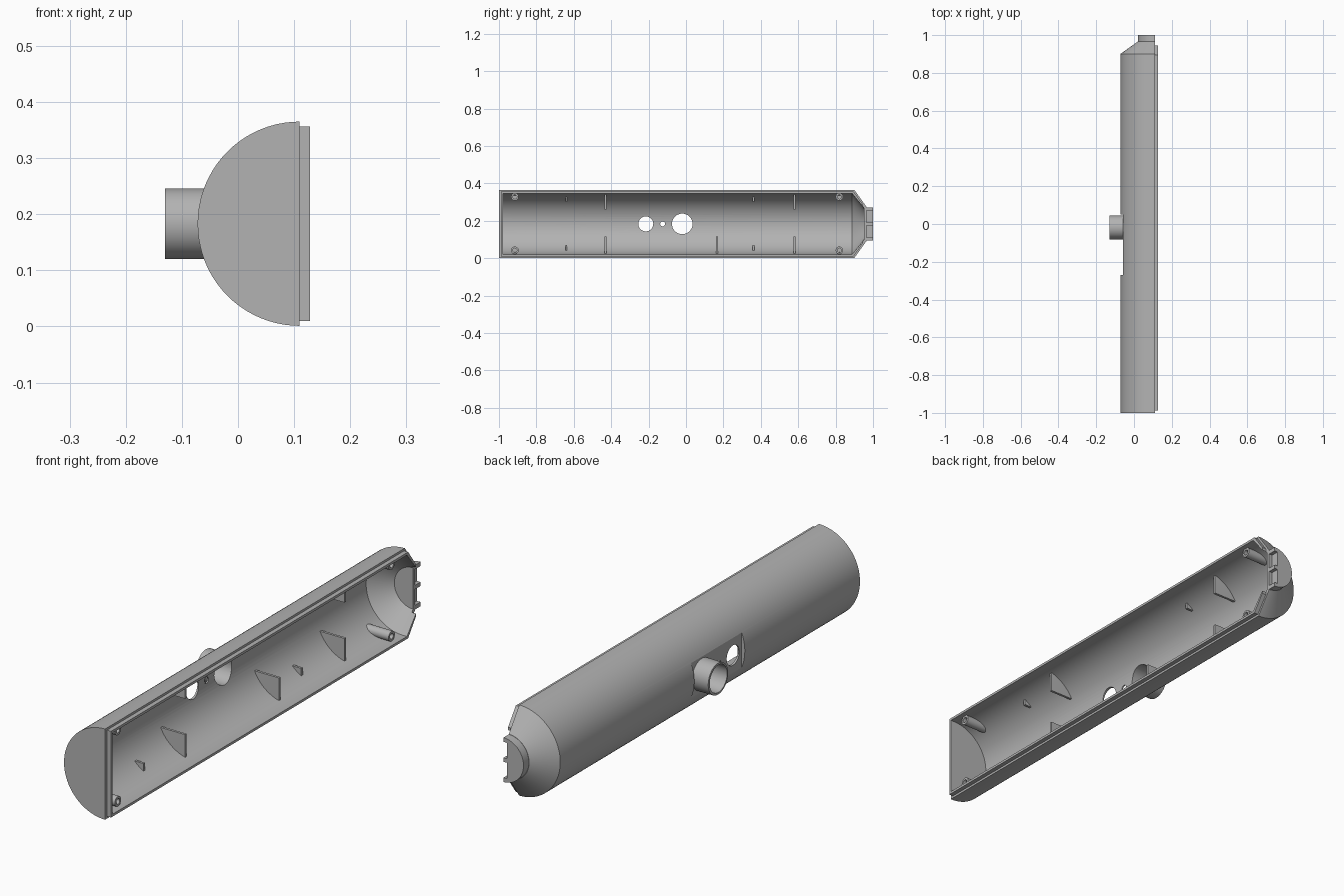
import bpy, bmesh, math
from mathutils import Matrix, Vector

if "Cube" in bpy.data.objects:
    bpy.data.objects.remove(bpy.data.objects["Cube"], do_unlink=True)

AXIS_X, AXIS_Z = 0.11, 0.183      # long axis of the half-round shell
R_OUT, R_IN = 0.182, 0.163

grey = bpy.data.materials.new("housing_grey")
grey.use_nodes = True
grey.diffuse_color = (0.45, 0.45, 0.45, 1)
grey.node_tree.nodes["Principled BSDF"].inputs["Base Color"].default_value = grey.diffuse_color


def finish(name, bm):
    bmesh.ops.recalc_face_normals(bm, faces=bm.faces[:])
    mesh = bpy.data.meshes.new(name)
    bm.to_mesh(mesh)
    bm.free()
    mesh.materials.append(grey)
    ob = bpy.data.objects.new(name, mesh)
    bpy.context.collection.objects.link(ob)
    return ob


def loft(name, rings):
    """Skin equal-length closed rings and cap both ends."""
    bm = bmesh.new()
    rows = [[bm.verts.new(p) for p in ring] for ring in rings]
    for a, b in zip(rows, rows[1:]):
        for i in range(len(a)):
            j = (i + 1) % len(a)
            bm.faces.new((a[i], a[j], b[j], b[i]))
    bm.faces.new(rows[0])
    bm.faces.new(rows[-1])
    return finish(name, bm)


def half_round(name, profile, flat_x=AXIS_X, n=40):
    """Half-round solid along y from (y, radius) pairs, closed at flat_x."""
    rings = []
    for y, r in profile:
        ring = []
        for i in range(n + 1):
            t = math.pi * (i / n - 0.5)
            ring.append((AXIS_X - r * math.cos(t), y, AXIS_Z + r * math.sin(t)))
        if flat_x > AXIS_X:
            ring += [(flat_x, y, AXIS_Z + r), (flat_x, y, AXIS_Z - r)]
        rings.append(ring)
    return loft(name, rings)


def box(name, lo, hi):
    bm = bmesh.new()
    bmesh.ops.create_cube(bm, size=1)
    for v in bm.verts:
        v.co = Vector([(a + b) / 2 + c * (b - a) for a, b, c in zip(lo, hi, v.co)])
    return finish(name, bm)


def rod(name, x0, x1, y, z, r, n=48):
    """Cylinder running along x."""
    bm = bmesh.new()
    m = Matrix.Translation(((x0 + x1) / 2, y, z)) @ Matrix.Rotation(math.pi / 2, 4, 'Y')
    bmesh.ops.create_cone(bm, cap_ends=True, segments=n, radius1=r, radius2=r,
                          depth=abs(x1 - x0), matrix=m)
    return finish(name, bm)


def combine(ob, other, op, keep=False):
    mod = ob.modifiers.new(op, 'BOOLEAN')
    mod.operation, mod.object, mod.solver = op, other, 'EXACT'
    bpy.context.view_layer.update()
    deps = bpy.context.evaluated_depsgraph_get()
    mesh = bpy.data.meshes.new_from_object(ob.evaluated_get(deps))
    ob.modifiers.clear()
    ob.data = mesh
    if not keep:
        bpy.data.objects.remove(other, do_unlink=True)


# Shell: half-round body with tapered end
OUTER = [(-1, R_OUT), (0.9, R_OUT), (0.966, 0.09)]
shell = half_round("shell", OUTER)

# Raised lip around the opening
outline = [(-0.988, 0.173), (0.896, 0.173), (0.945, 0.105)]
edge = [(y, AXIS_Z + h) for y, h in outline] + [(y, AXIS_Z - h) for y, h in reversed(outline)]
lip = loft("lip", [[(x, y, z) for y, z in edge] for x in (0.10, 0.128)])
combine(shell, lip, 'UNION')

# Hollow interior
cavity = half_round("cavity", [(-0.978, R_IN), (0.888, R_IN), (0.953, 0.083)], flat_x=0.16)
combine(shell, cavity, 'DIFFERENCE')

# Flat recess on the outside, with the spout standing on it
combine(shell, box("recess", (-0.2, -0.27, 0), (-0.058, 0.05, 0.4)), 'DIFFERENCE')
combine(shell, rod("spout", -0.13, -0.054, -0.018, AXIS_Z, 0.063), 'UNION')
for y, r in ((-0.02, 0.055), (-0.215, 0.04), (-0.125, 0.013)):
    combine(shell, rod("hole", -0.2, 0.02, y, AXIS_Z, r), 'DIFFERENCE')
shell.name = "shell"

# Neck block at the tapered end, with two shallow pockets in its flat face
neck = half_round("neck", [(0.955, 0.089), (1.0, 0.089)])
for side in (-1, 1):
    z = AXIS_Z + side * 0.04
    combine(neck, box("pocket", (0.095, 0.9, z - 0.032), (0.2, 1.1, z + 0.032)), 'DIFFERENCE')

# Screw posts, trimmed to the shell
posts = []
for y in (-0.915, 0.82):
    for z in (0.042, 0.328):
        post = rod("screw_post", -0.03, 0.108, y, z, 0.02, 32)
        combine(post, rod("bore", 0.05, 0.2, y, z, 0.011, 32), 'DIFFERENCE')
        trim = half_round("trim", [(-0.99, R_OUT - 0.006), (0.88, R_OUT - 0.006)])
        combine(post, trim, 'INTERSECT')
        posts.append(post)


def gusset(name, y, side, height, edge_x, n=10):
    """Thin web filling the corner between the wall, a level edge and an upright edge."""
    r = R_IN + 0.004
    t0 = math.asin(height / r)
    t1 = math.acos((AXIS_X - edge_x) / r)
    pts = [(edge_x, AXIS_Z + side * height)]
    for i in range(n + 1):
        t = t0 + (t1 - t0) * i / n
        pts.append((AXIS_X - r * math.cos(t), AXIS_Z + side * r * math.sin(t)))
    return loft(name, [[(x, y + d, z) for x, z in pts] for d in (-0.005, 0.005)])


# Large and small gussets along both walls
for y, sides in ((-0.43, (-1, 1)), (0.165, (-1,)), (0.58, (-1, 1))):
    for s in sides:
        gusset("large_gusset", y, s, 0.067 if s < 0 else 0.077, 0.07)
for y in (-0.64, 0.36):
    for s in (-1, 1):
        gusset("small_gusset", y, s, 0.113 if s < 0 else 0.12, 0.032)

# Smooth the curved parts, keeping edges sharp
bpy.ops.object.select_all(action='DESELECT')
for ob in [shell, neck] + posts:
    ob.select_set(True)
bpy.context.view_layer.objects.active = shell
bpy.ops.object.shade_smooth_by_angle(angle=math.radians(14))
